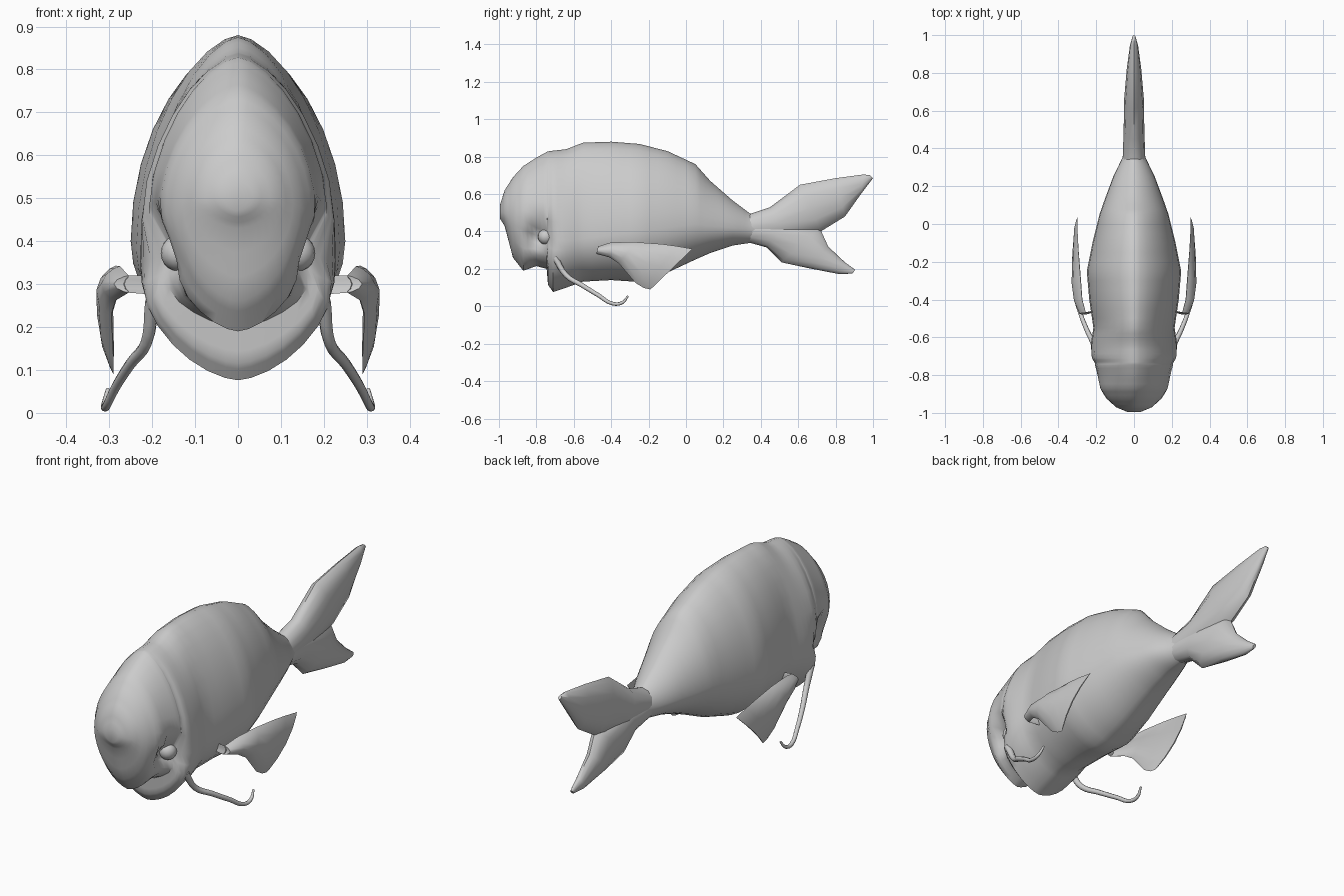
import bpy, bmesh
from math import sin, cos, pi, exp
from mathutils import Vector

if "Cube" in bpy.data.objects:
    bpy.data.objects.remove(bpy.data.objects["Cube"])


def finish(ob, angle=50):
    bpy.ops.object.select_all(action='DESELECT')
    ob.select_set(True)
    bpy.context.view_layer.objects.active = ob
    bpy.ops.object.shade_smooth_by_angle(angle=angle * pi / 180)


def loft(name, rings):
    """Skin a list of closed rings and cap both ends."""
    bm = bmesh.new()
    rows = [[bm.verts.new(p) for p in r] for r in rings]
    n = len(rows[0])
    for a, b in zip(rows, rows[1:]):
        for i in range(n):
            j = (i + 1) % n
            bm.faces.new((a[i], a[j], b[j], b[i]))
    bm.faces.new(rows[0])
    bm.faces.new(rows[-1][::-1])
    bmesh.ops.recalc_face_normals(bm, faces=bm.faces)
    me = bpy.data.meshes.new(name)
    bm.to_mesh(me)
    bm.free()
    ob = bpy.data.objects.new(name, me)
    bpy.context.collection.objects.link(ob)
    finish(ob)
    return ob


def blade(name, sections, bow=0.0, side=1, n=12):
    """Fin with lens sections running between two edge points."""
    rings = []
    for a, b, t in sections:
        a, b = Vector(a), Vector(b)
        mid, half = (a + b) / 2, (a - b) / 2
        ring = []
        for i in range(n):
            u = 2 * pi * i / n
            p = mid + half * cos(u)
            p.x += t * sin(u) + bow * sin(u) ** 2
            ring.append((p.x * side, p.y, p.z))
        rings.append(ring)
    return loft(name, rings)


# body: y, top z, bottom z, widest z, half width
stations = [
    (-.995, .54, .47, .505, .035), (-.97, .62, .43, .50, .095),
    (-.925, .69, .26, .48, .145), (-.87, .75, .19, .46, .182),
    (-.80, .795, .215, .42, .20), (-.745, .825, .20, .40, .215),
    (-.738, .828, .115, .37, .22), (-.71, .832, .076, .36, .235),
    (-.64, .84, .10, .35, .23), (-.55, .875, .132, .36, .215),
    (-.40, .88, .14, .38, .237), (-.25, .868, .13, .40, .25),
    (-.10, .83, .18, .42, .22), (.05, .76, .25, .44, .183),
    (.13, .67, .285, .43, .155), (.25, .565, .325, .42, .11),
    (.35, .49, .34, .41, .062), (.42, .47, .35, .41, .04)]


def body_ring(y, zt, zb, zm, w, n=32):
    ring = []
    for i in range(n):
        t = 2 * pi * i / n
        s, c = sin(t), cos(t)
        x = w * abs(s) ** 1.25 * (1 if s > 0 else -1)
        z = zm + c * ((zt - zm) if c > 0 else (zm - zb))
        # eye sockets pressed into the head
        x *= 1 - .42 * exp(-((y + .79) / .075) ** 2 - ((z - .37) / .065) ** 2)
        ring.append((x, y, z))
    return ring


rings = []
for a, b in zip(stations, stations[1:]):
    for k in range(3):
        rings.append(body_ring(*[p + (q - p) * k / 3 for p, q in zip(a, b)]))
rings.append(body_ring(*stations[-1]))
loft("body", rings)

# tail lobes
upper = [((.33, .49), (.36, .36), .06), ((.45, .53), (.53, .36), .055),
         ((.61, .65), (.72, .40), .052), ((.80, .685), (.85, .48), .038),
         ((.95, .705), (.935, .60), .022), ((.985, .70), (1.0, .685), .008)]
lower = [((.34, .34), (.36, .46), .06), ((.43, .315), (.52, .46), .055),
         ((.51, .235), (.715, .42), .05), ((.66, .203), (.76, .32), .04),
         ((.82, .172), (.85, .235), .022), ((.89, .175), (.905, .195), .008)]
for name, lobe in (("tail_upper_lobe", upper), ("tail_lower_lobe", lower)):
    blade(name, [((0, *a), (0, *b), t) for a, b, t in lobe])

# side fins, whiskers and eyes, mirrored left and right
fin = [((.19, -.46, .32), (.19, -.46, .275), .01),
       ((.255, -.47, .32), (.255, -.48, .28), .012),
       ((.275, -.40, .342), (.285, -.41, .262), .016),
       ((.285, -.27, .343), (.295, -.36, .23), .018),
       ((.295, -.13, .333), (.29, -.27, .125), .014),
       ((.298, -.05, .322), (.29, -.225, .098), .009),
       ((.30, .035, .307), (.29, -.19, .09), .003)]
whisker = [(.20, -.70, .26, 1.2), (.213, -.64, .165, 1), (.25, -.56, .115, .9),
           (.285, -.47, .06, .8), (.308, -.39, .014, .7),
           (.31, -.34, .02, .6), (.303, -.31, .055, .35)]
for side, tag in ((1, "left"), (-1, "right")):
    blade("side_fin_" + tag, fin, bow=.022, side=side)

    cu = bpy.data.curves.new("whisker_" + tag, 'CURVE')
    cu.dimensions = '3D'
    cu.bevel_depth = .014
    cu.bevel_resolution = 2
    cu.resolution_u = 4
    cu.use_fill_caps = True
    sp = cu.splines.new('BEZIER')
    sp.bezier_points.add(len(whisker) - 1)
    for bp, (x, y, z, r) in zip(sp.bezier_points, whisker):
        bp.co = (x * side, y, z)
        bp.radius = r
        bp.handle_left_type = bp.handle_right_type = 'AUTO'
    bpy.context.collection.objects.link(bpy.data.objects.new("whisker_" + tag, cu))

    bpy.ops.mesh.primitive_uv_sphere_add(segments=16, ring_count=10, radius=.042,
                                         location=(.138 * side, -.75, .372))
    eye = bpy.context.object
    eye.name = "eye_" + tag
    finish(eye)
